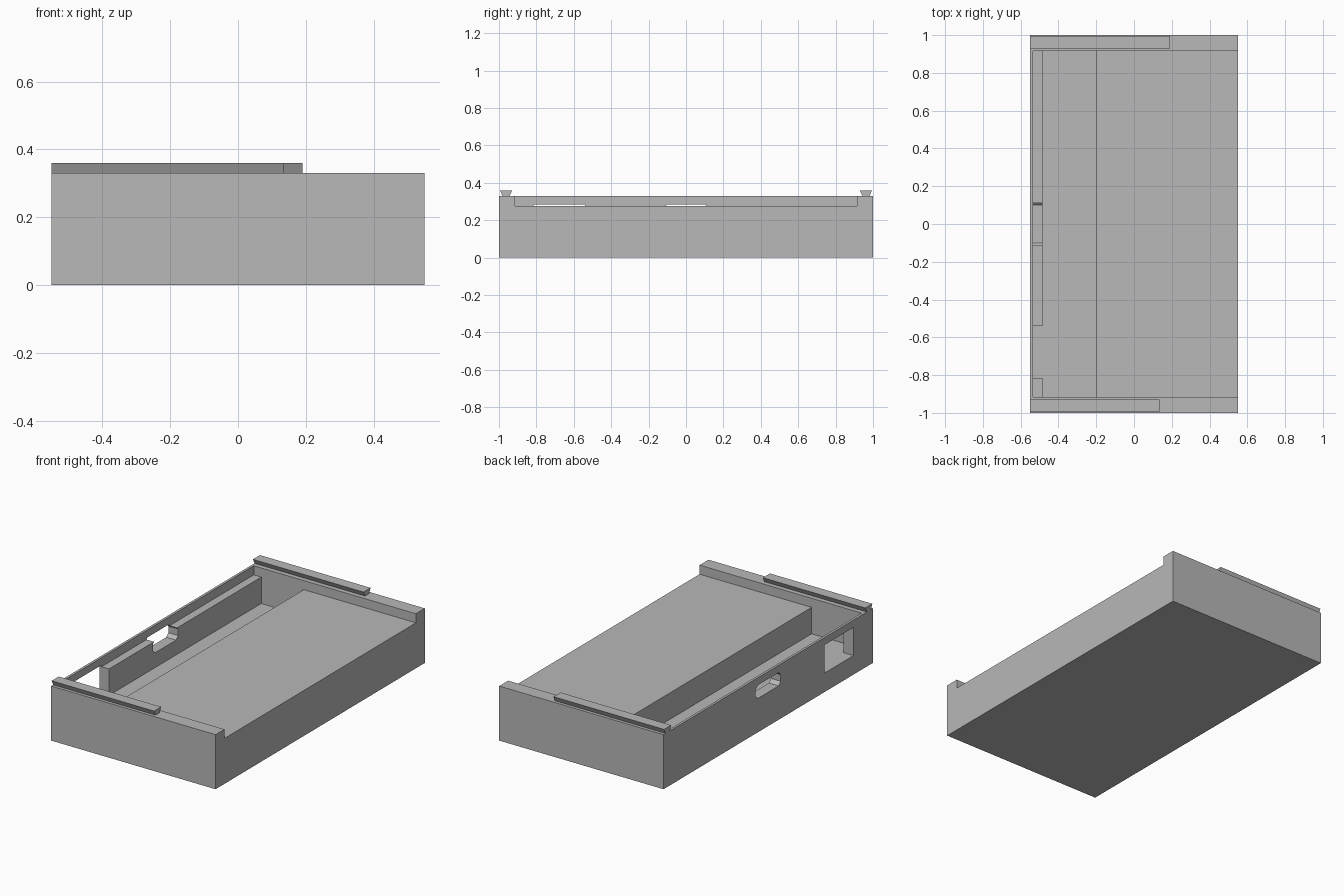
import bpy
import bmesh
from mathutils import Vector

if "Cube" in bpy.data.objects:
    bpy.data.objects.remove(bpy.data.objects["Cube"], do_unlink=True)

grey = bpy.data.materials.new("plain_grey")
grey.use_nodes = True
GREY = (0.48, 0.48, 0.48, 1)
grey.diffuse_color = GREY
grey.node_tree.nodes["Principled BSDF"].inputs["Base Color"].default_value = GREY


def prism(name, profile, x0, x1):
    """Extrude a closed (y, z) profile along x."""
    bm = bmesh.new()
    face = bm.faces.new([bm.verts.new((x0, y, z)) for y, z in profile])
    ext = bmesh.ops.extrude_face_region(bm, geom=[face])
    moved = [v for v in ext["geom"] if isinstance(v, bmesh.types.BMVert)]
    bmesh.ops.translate(bm, verts=moved, vec=Vector((x1 - x0, 0, 0)))
    bmesh.ops.recalc_face_normals(bm, faces=bm.faces)
    mesh = bpy.data.meshes.new(name)
    bm.to_mesh(mesh)
    bm.free()
    mesh.materials.append(grey)
    obj = bpy.data.objects.new(name, mesh)
    bpy.context.collection.objects.link(obj)
    return obj


def box(name, x0, x1, y0, y1, z0, z1):
    return prism(name, [(y0, z0), (y1, z0), (y1, z1), (y0, z1)], x0, x1)


def cut(target, cutter):
    """Subtract the cutter, then discard it."""
    mod = target.modifiers.new("cut", "BOOLEAN")
    mod.operation = "DIFFERENCE"
    mod.solver = "EXACT"
    mod.object = cutter
    cutter.hide_render = True
    bpy.context.view_layer.objects.active = target
    bpy.ops.object.modifier_apply(modifier=mod.name)
    bpy.data.objects.remove(cutter, do_unlink=True)


TOP, LEDGE, FLOOR, INNER = 0.33, 0.275, 0.115, 0.915

# Tray body: shallow recess open on one long side, with a deep channel
body = box("tray_body", -0.55, 0.55, -1, 1, 0, TOP)
cut(body, box("recess_cutter", -0.535, 0.7, -INNER, INNER, LEDGE, 0.5))
cut(body, box("channel_cutter", -0.485, -0.2, -INNER, INNER, FLOOR, 0.4))

# Square opening through the thin side wall
cut(body, box("square_port_cutter", -0.7, -0.4, -0.815, -0.54, FLOOR, 0.285))

# Chamfered opening at the middle of the same wall
w, c, low, high = 0.12, 0.02, 0.205, 0.285
half = [(w - c, low), (w, low + c), (w, high - c), (w - c, high)]
octagon = half + [(-y, z) for y, z in reversed(half)]
cut(body, prism("chamfered_port_cutter", octagon, -0.7, -0.4))

# Dovetail rails on both end walls
for name, side, end in (("front_rail", -1, 0.135), ("back_rail", 1, 0.19)):
    outline = [(0.943, TOP), (0.981, TOP), (0.995, 0.36), (0.928, 0.36)]
    prism(name, [(side * y, z) for y, z in outline], -0.55, end)
